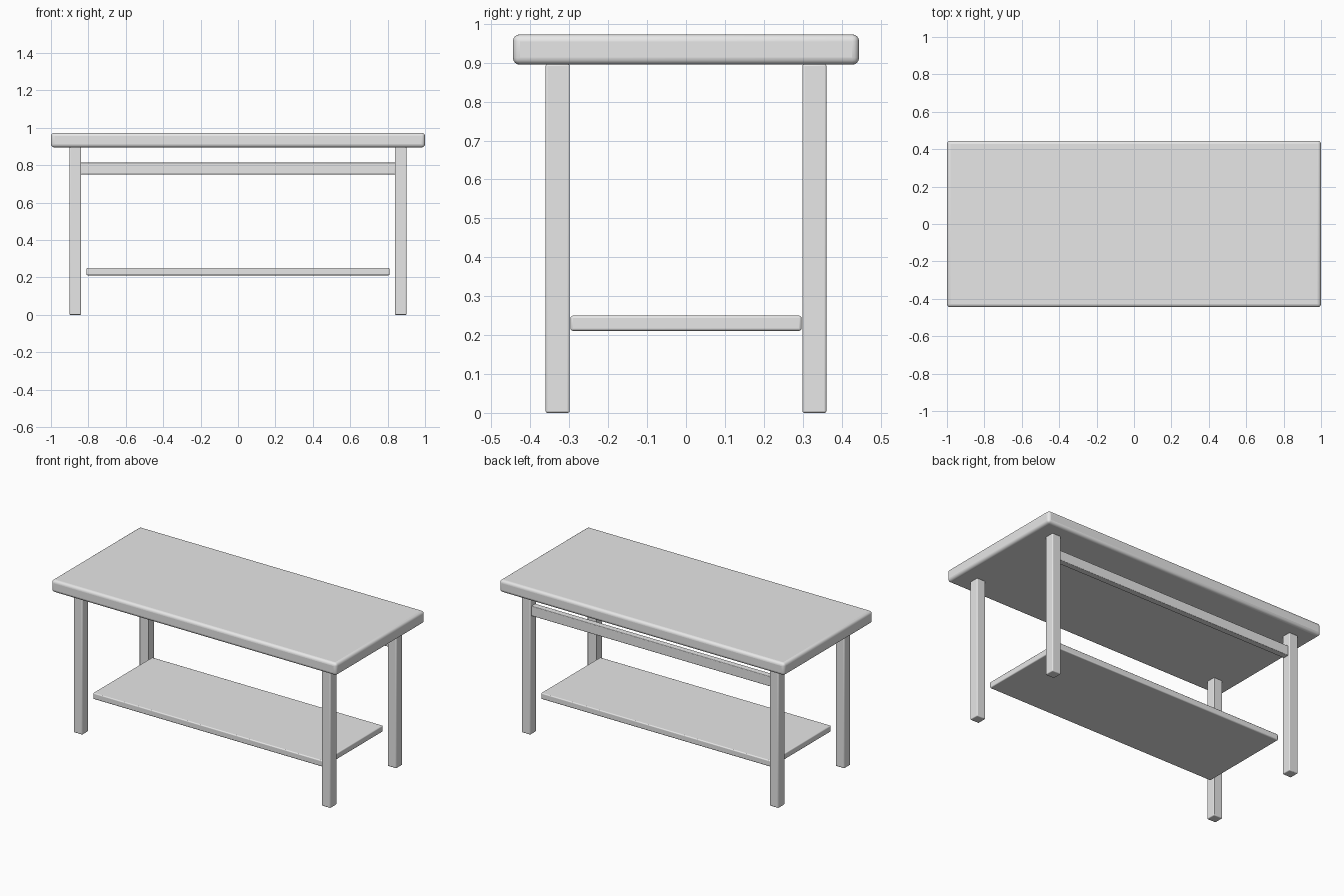
import bpy
import math

default_cube = bpy.data.objects.get("Cube")
if default_cube:
    bpy.data.objects.remove(default_cube, do_unlink=True)

# Single plain finish
grey = bpy.data.materials.new("light_grey")
grey.use_nodes = True
grey.diffuse_color = (0.8, 0.8, 0.8, 1)
grey.node_tree.nodes["Principled BSDF"].inputs["Base Color"].default_value = (0.8, 0.8, 0.8, 1)


def board(name, low, high, radius, segments=3):
    """Box between two corners, with rounded edges."""
    centre = [(a + b) / 2 for a, b in zip(low, high)]
    bpy.ops.mesh.primitive_cube_add(size=1, location=centre)
    obj = bpy.context.object
    obj.name = name
    obj.scale = [b - a for a, b in zip(low, high)]
    bpy.ops.object.transform_apply(location=False, rotation=False, scale=True)
    bevel = obj.modifiers.new("rounded_edges", 'BEVEL')
    bevel.width = radius
    bevel.segments = segments
    obj.data.materials.append(grey)
    bpy.ops.object.shade_smooth_by_angle(angle=math.radians(35))
    return obj


# Table top and lower shelf
board("table_top", (-1, -0.445, 0.895), (1, 0.445, 0.973), 0.018, 4)
board("lower_shelf", (-0.81, -0.297, 0.211), (0.81, 0.297, 0.25), 0.006)

# Four square legs
for side, sx in (("left", 1), ("right", -1)):
    for end, sy in (("front", -1), ("back", 1)):
        x, y = 0.87 * sx, 0.33 * sy
        board(f"{end}_{side}_leg", (x - 0.031, y - 0.031, 0),
              (x + 0.031, y + 0.031, 0.896), 0.005)

# Rail joining the back legs
board("back_rail", (-0.842, 0.31, 0.75), (0.842, 0.35, 0.813), 0.004)
